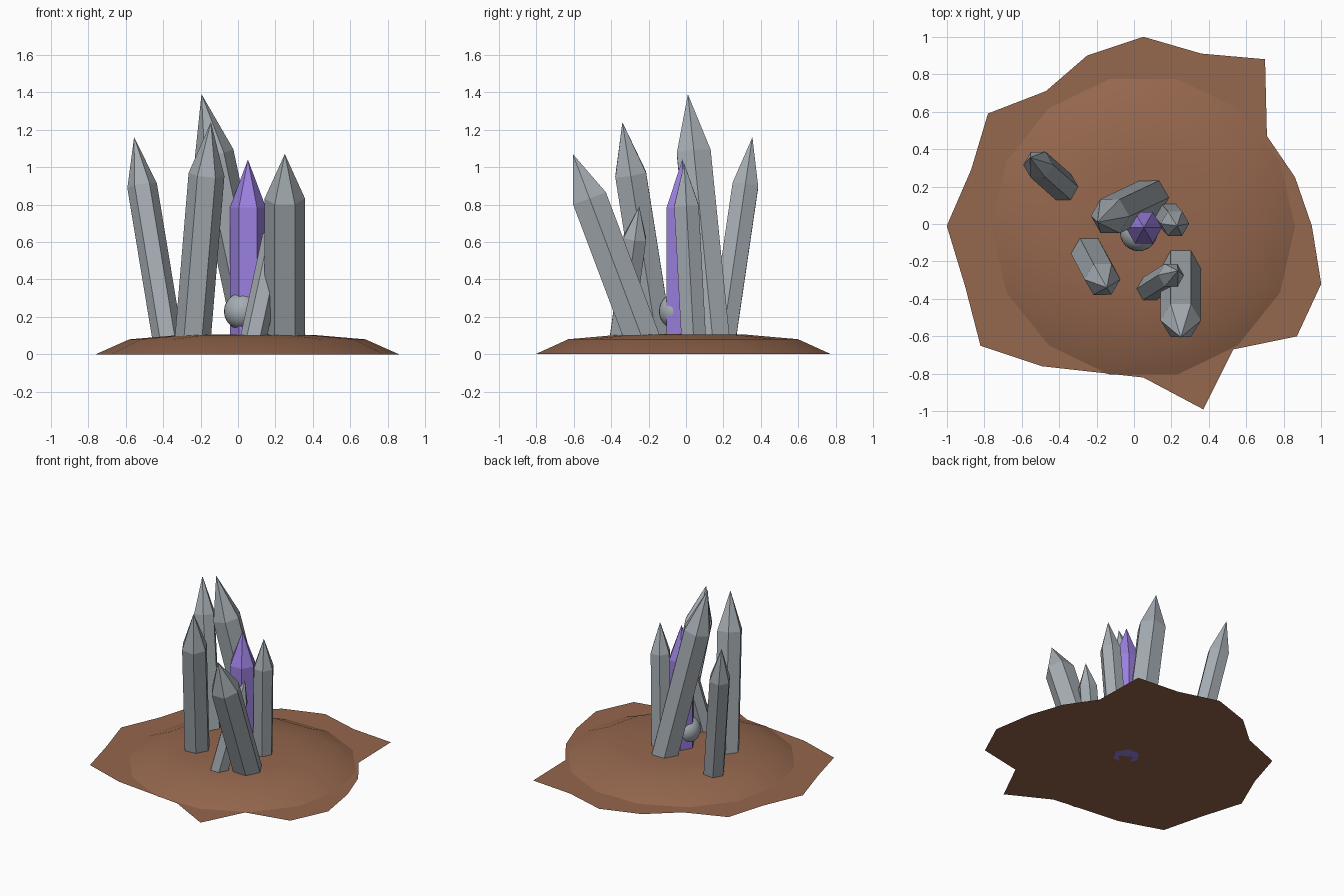
import bpy, bmesh, math
from mathutils import Vector

cube = bpy.data.objects.get("Cube")
if cube:
    bpy.data.objects.remove(cube, do_unlink=True)


def material(name, rgb):
    m = bpy.data.materials.new(name)
    m.use_nodes = True
    m.diffuse_color = (*rgb, 1)
    m.node_tree.nodes["Principled BSDF"].inputs["Base Color"].default_value = (*rgb, 1)
    return m


earth = material("brown earth", (0.30, 0.135, 0.075))
stone = material("grey crystal", (0.38, 0.42, 0.45))
violet = material("violet crystal", (0.33, 0.22, 0.75))


def finish(bm, name, mat, smooth=False):
    mesh = bpy.data.meshes.new(name)
    bm.to_mesh(mesh)
    bm.free()
    mesh.materials.append(mat)
    for p in mesh.polygons:
        p.use_smooth = smooth
    obj = bpy.data.objects.new(name, mesh)
    bpy.context.collection.objects.link(obj)
    return obj


def loft(bm, rings, tip):
    """Join rings of points with quads and close them at the tip."""
    loops = [[bm.verts.new(p) for p in ring] for ring in rings]
    n = len(loops[0])
    end = bm.verts.new(tip)
    for i in range(n):
        j = (i + 1) % n
        for a, b in zip(loops, loops[1:]):
            bm.faces.new((a[i], a[j], b[j], b[i]))
        bm.faces.new((loops[-1][i], loops[-1][j], end))
    return loops


def circle(n, r, z):
    return [Vector((r * math.cos(math.tau * i / n), r * math.sin(math.tau * i / n), z))
            for i in range(n)]


def crystal(name, base, tip, radius, mat, sink=0.03):
    """Six-sided prism with a pointed end, leaning from base to tip."""
    base, tip = Vector(base), Vector(tip)
    axis = tip - base
    length = axis.length
    turn = Vector((0, 0, 1)).rotation_difference(axis)
    rings = [[base + turn @ p for p in circle(6, radius, z)]
             for z in (-sink, 0.755 * length)]
    bm = bmesh.new()
    loops = loft(bm, rings, tip)
    bm.faces.new(loops[0][::-1])
    finish(bm, name, mat)


# Flat ragged ground sheet
outline = [(0.05, 1.0), (-0.25, 0.9), (-0.47, 0.71), (-0.78, 0.59), (-0.87, 0.29),
           (-1.0, -0.01), (-0.9, -0.34), (-0.82, -0.65), (-0.49, -0.76), (-0.22, -0.79),
           (0.05, -0.82), (0.37, -0.99), (0.53, -0.67), (0.87, -0.6), (1.0, -0.32),
           (0.95, -0.01), (0.86, 0.25), (0.71, 0.47), (0.70, 0.88), (0.36, 0.91)]
bm = bmesh.new()
bm.faces.new([bm.verts.new((x, y, 0)) for x, y in outline])
finish(bm, "ground_sheet", earth)

# Low rounded mound
bm = bmesh.new()
profile = [(0.81, 0), (0.63, 0.08), (0.35, 0.104)]
loft(bm, [circle(14, r, z) for r, z in profile], (0, 0, 0.108))
mound = finish(bm, "mound", earth, smooth=True)
mound.location = (0.05, -0.015, 0)

# Grey crystals
for name, base, tip, radius in [
    ("left_back_crystal", (-0.38, 0.2, 0.1), (-0.555, 0.355, 1.16), 0.08),
    ("tall_back_crystal", (0.08, 0.14, 0.1), (-0.195, 0.01, 1.39), 0.105),
    ("left_front_crystal", (-0.24, -0.16, 0.1), (-0.145, -0.34, 1.24), 0.096),
    ("right_front_crystal", (0.25, -0.24, 0.1), (0.25, -0.605, 1.07), 0.108),
    ("small_front_crystal", (0.085, -0.345, 0.1), (0.235, -0.25, 0.79), 0.07),
    ("right_crystal", (0.185, 0.04, 0.1), (0.23, -0.01, 1.02), 0.076),
]:
    crystal(name, base, tip, radius, stone)

# Upright violet crystal in the middle, reaching down to the ground
crystal("violet_crystal", (0.053, -0.02, 0), (0.053, -0.02, 1.04), 0.096, violet, sink=0)

# Round pebble at its foot
bm = bmesh.new()
bmesh.ops.create_uvsphere(bm, u_segments=24, v_segments=14, radius=0.1)
pebble = finish(bm, "pebble", stone, smooth=True)
pebble.location = (0.025, -0.045, 0.23)
